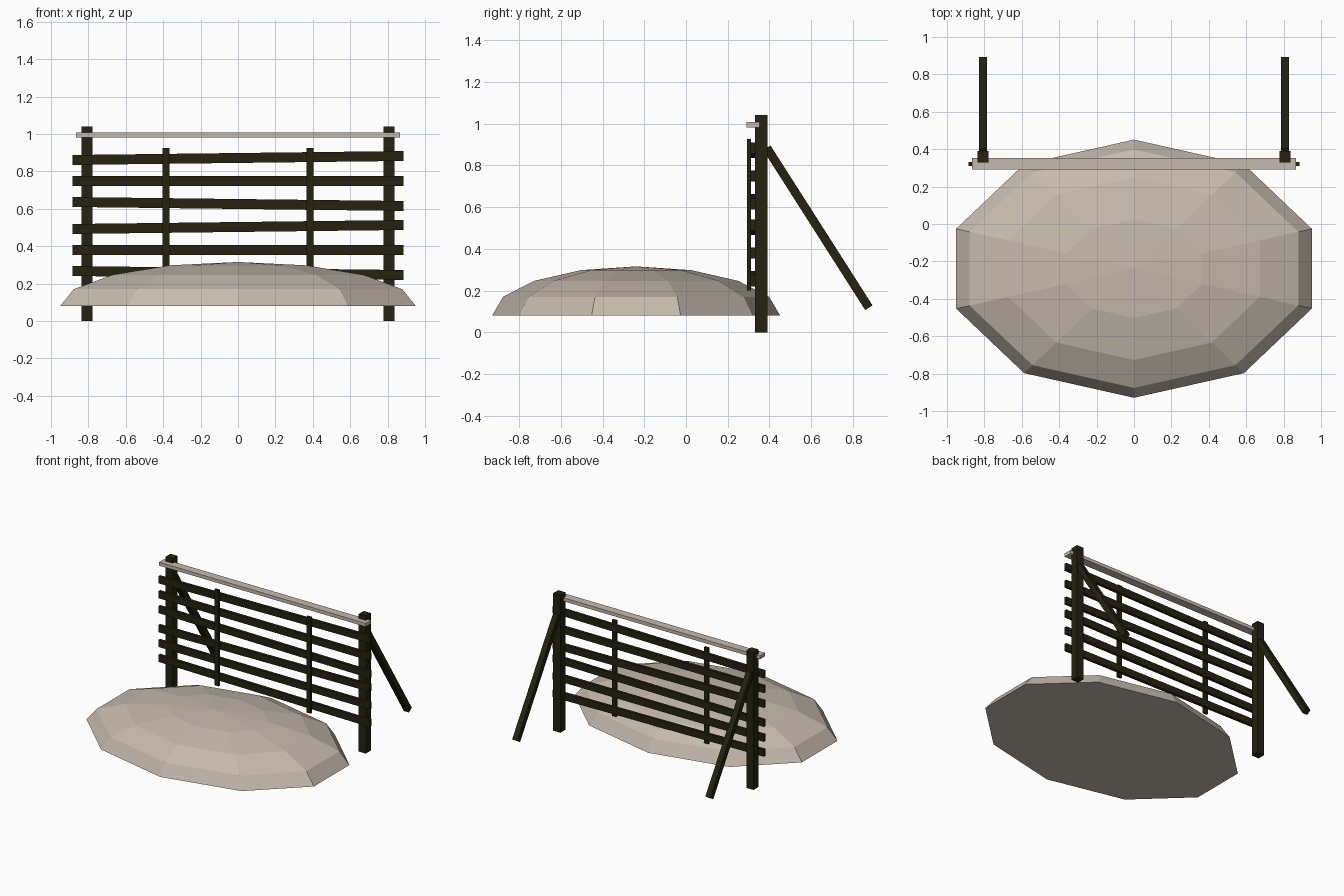
import bpy, bmesh, math
from mathutils import Vector

if "Cube" in bpy.data.objects:
    bpy.data.objects.remove(bpy.data.objects["Cube"])


def material(name, rgb):
    m = bpy.data.materials.new(name)
    m.diffuse_color = (*rgb, 1)
    m.use_nodes = True
    m.node_tree.nodes["Principled BSDF"].inputs["Base Color"].default_value = m.diffuse_color
    return m


dark_wood = material("dark wood", (0.018, 0.016, 0.005))
pale_snow = material("pale stone", (0.56, 0.495, 0.42))


def box(name, center, size, mat, rot=(0, 0, 0)):
    bm = bmesh.new()
    bmesh.ops.create_cube(bm, size=1)
    bmesh.ops.scale(bm, vec=size, verts=bm.verts)
    return finish(name, bm, center, mat, rot)


def finish(name, bm, center, mat, rot=(0, 0, 0)):
    bmesh.ops.recalc_face_normals(bm, faces=bm.faces)
    me = bpy.data.meshes.new(name)
    bm.to_mesh(me)
    bm.free()
    me.materials.append(mat)
    ob = bpy.data.objects.new(name, me)
    ob.location = center
    ob.rotation_euler = rot
    bpy.context.collection.objects.link(ob)
    return ob


# Drift mound: upper half of a low-poly sphere, squashed and closed underneath
bm = bmesh.new()
bmesh.ops.create_uvsphere(bm, u_segments=10, v_segments=8, radius=1)
bmesh.ops.delete(bm, geom=[v for v in bm.verts if v.co.z < -0.01], context='VERTS')
bmesh.ops.contextual_create(bm, geom=[e for e in bm.edges if e.is_boundary])
bmesh.ops.scale(bm, vec=(1, 0.69, 0.236), verts=bm.verts)
finish("mound", bm, (0, -0.239, 0.08), pale_snow)

# Posts, rear braces and front battens on both sides
top, foot = Vector((0, 0.387, 0.884)), Vector((0, 0.876, 0.118))
along = foot - top
for side, s in (("left", -1), ("right", 1)):
    box(f"post_{side}", (s * 0.808, 0.36, 0.52), (0.06, 0.06, 1.04), dark_wood)
    mid = (top + foot) / 2
    box(f"brace_{side}", (s * 0.808, mid.y, mid.z), (0.042, 0.042, along.length),
        dark_wood, (math.atan2(along.y, -along.z), 0, 0))
    box(f"batten_{side}", (s * 0.385, 0.302, 0.5625), (0.036, 0.018, 0.725), dark_wood)

# Six slats, slightly askew in a repeating pattern
for i in range(6):
    tilt = (0.012, 0, -0.012)[i % 3]
    box(f"slat_{i + 1}", (0, 0.321, 0.872 - 0.123 * i), (1.768, 0.022, 0.053),
        dark_wood, (0, -tilt, 0))

# Cap of pale material along the top rail
box("top_rail", (0, 0.322, 0.994), (1.73, 0.062, 0.026), pale_snow)
